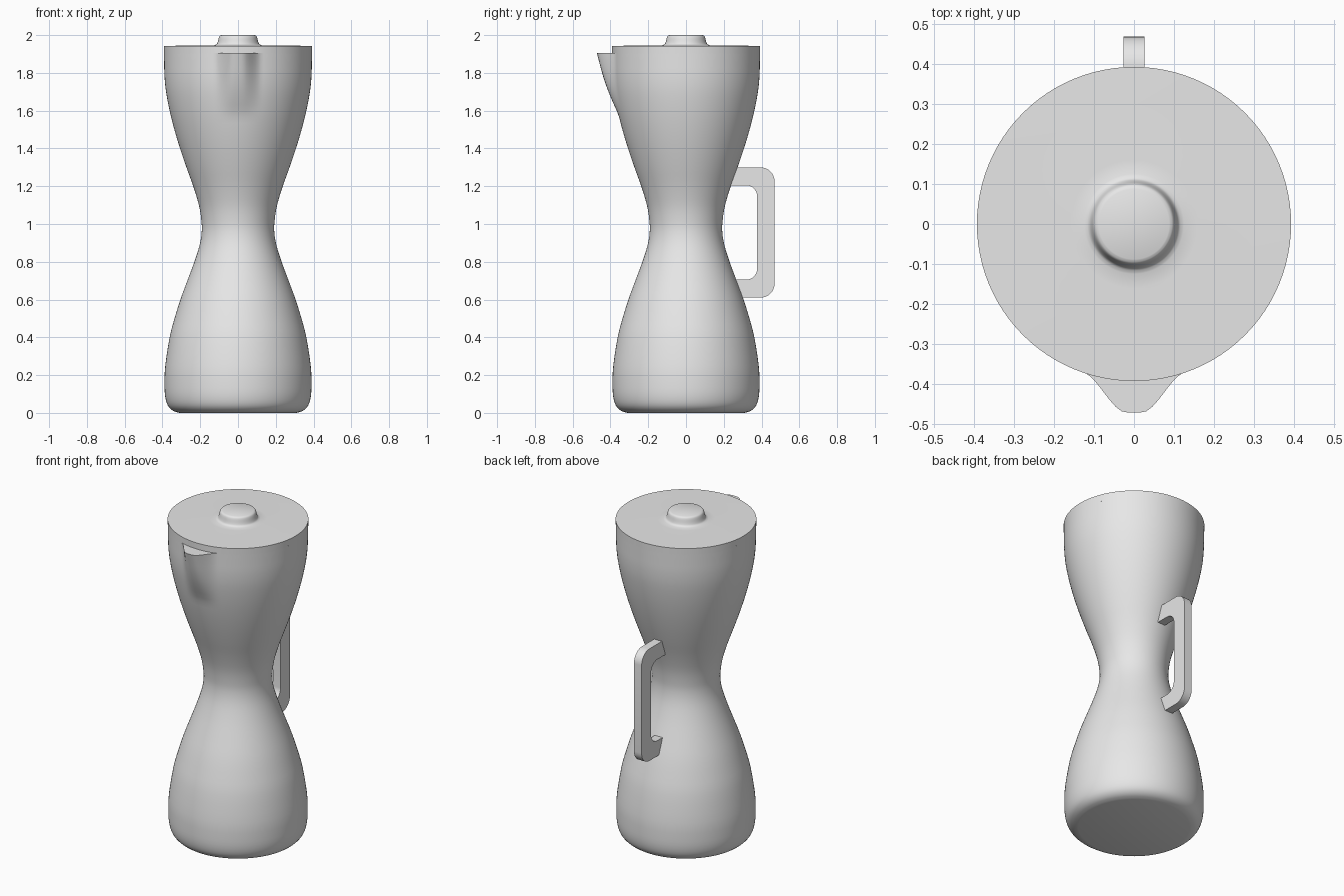
import bpy, bmesh, math
from mathutils import Vector

if "Cube" in bpy.data.objects:
    bpy.data.objects.remove(bpy.data.objects["Cube"])

grey = bpy.data.materials.new("plain grey")
grey.diffuse_color = (0.8, 0.8, 0.8, 1)
grey.use_nodes = True
grey.node_tree.nodes["Principled BSDF"].inputs["Base Color"].default_value = grey.diffuse_color


def finish(name, bm, angle):
    bmesh.ops.recalc_face_normals(bm, faces=bm.faces[:])
    me = bpy.data.meshes.new(name)
    bm.to_mesh(me)
    bm.free()
    me.materials.append(grey)
    ob = bpy.data.objects.new(name, me)
    bpy.context.collection.objects.link(ob)
    bpy.ops.object.select_all(action='DESELECT')
    ob.select_set(True)
    bpy.context.view_layer.objects.active = ob
    bpy.ops.object.shade_smooth_by_angle(angle=math.radians(angle))
    return ob


def smooth_profile(pts, steps):
    """Catmull-Rom curve through the profile points."""
    p = [Vector(q) for q in pts]
    p = [2 * p[0] - p[1]] + p + [2 * p[-1] - p[-2]]
    out = []
    for a, b, c, d in zip(p, p[1:], p[2:], p[3:]):
        for i in range(steps):
            t = i / steps
            out.append(0.5 * (2 * b + (c - a) * t + (2 * a - 5 * b + 4 * c - d) * t * t
                              + (3 * b - a - 3 * c + d) * t ** 3))
    return out + [p[-2]]


def lathe(name, profile, segs, angle, deform=None):
    bm = bmesh.new()
    rings = []
    for r, z in profile:
        ring = []
        for i in range(segs):
            a = 2 * math.pi * i / segs
            co = Vector((r * math.cos(a), r * math.sin(a), z))
            ring.append(bm.verts.new(deform(co) if deform else co))
        rings.append(ring)
    for lo, hi in zip(rings, rings[1:]):
        for i in range(segs):
            j = (i + 1) % segs
            bm.faces.new((lo[i], lo[j], hi[j], hi[i]))
    bm.faces.new(rings[0][::-1])
    bm.faces.new(rings[-1])
    return finish(name, bm, angle)


def smoothstep(t):
    t = max(0.0, min(1.0, t))
    return t * t * (3 - 2 * t)


# Pouring spout: pulls the front of the upper wall outwards
def spout(co):
    if co.y < 0 and co.z > 1.58:
        side = smoothstep((0.125 - abs(co.x)) / 0.105)
        rise = max(0.0, (co.z - 1.58) / 0.325)
        co.y -= 0.08 * side * rise
    return co


# Hourglass body
wall = [(0.31, 0.0), (0.345, 0.012), (0.372, 0.04), (0.386, 0.09), (0.389, 0.16),
        (0.385, 0.25), (0.362, 0.4), (0.336, 0.5), (0.305, 0.6), (0.268, 0.7),
        (0.231, 0.8), (0.203, 0.89), (0.192, 0.96), (0.194, 1.02), (0.207, 1.1),
        (0.237, 1.2), (0.273, 1.3), (0.307, 1.4), (0.337, 1.5), (0.362, 1.6),
        (0.381, 1.7), (0.389, 1.78), (0.391, 1.85), (0.392, 1.905)]
lathe("body", smooth_profile(wall, 3), 160, 40, spout)

# Lid with a flared round knob
lid = [(0.392, 1.9), (0.393, 1.943), (0.3, 1.944), (0.16, 1.945)]
knob = smooth_profile([(0.125, 1.946), (0.113, 1.952), (0.107, 1.965),
                       (0.102, 1.985), (0.097, 1.995), (0.088, 2.0)], 3)
lathe("lid", lid + knob, 96, 40)


# Handle: rounded bracket outline extruded across x
def corner(y, z, r, up):
    """Arc around an outside corner, listed from the top/bottom rail to the grip."""
    return [(y - r + r * math.sin(a), z - up * r + up * r * math.cos(a))
            for a in (math.pi / 2 * i / 8 for i in range(9))]


outline = [(0.2, 1.3)] + corner(0.469, 1.3, 0.075, 1)
outline += corner(0.469, 0.61, 0.075, -1)[::-1] + [(0.23, 0.61), (0.23, 0.705)]
outline += corner(0.377, 0.705, 0.06, -1) + corner(0.377, 1.205, 0.06, 1)[::-1]
outline += [(0.2, 1.205)]
bm = bmesh.new()
face = bm.faces.new([bm.verts.new((-0.026, y, z)) for y, z in outline])
ext = bmesh.ops.extrude_face_region(bm, geom=[face])
bmesh.ops.translate(bm, vec=(0.052, 0, 0),
                    verts=[v for v in ext["geom"] if isinstance(v, bmesh.types.BMVert)])
finish("handle", bm, 35)
